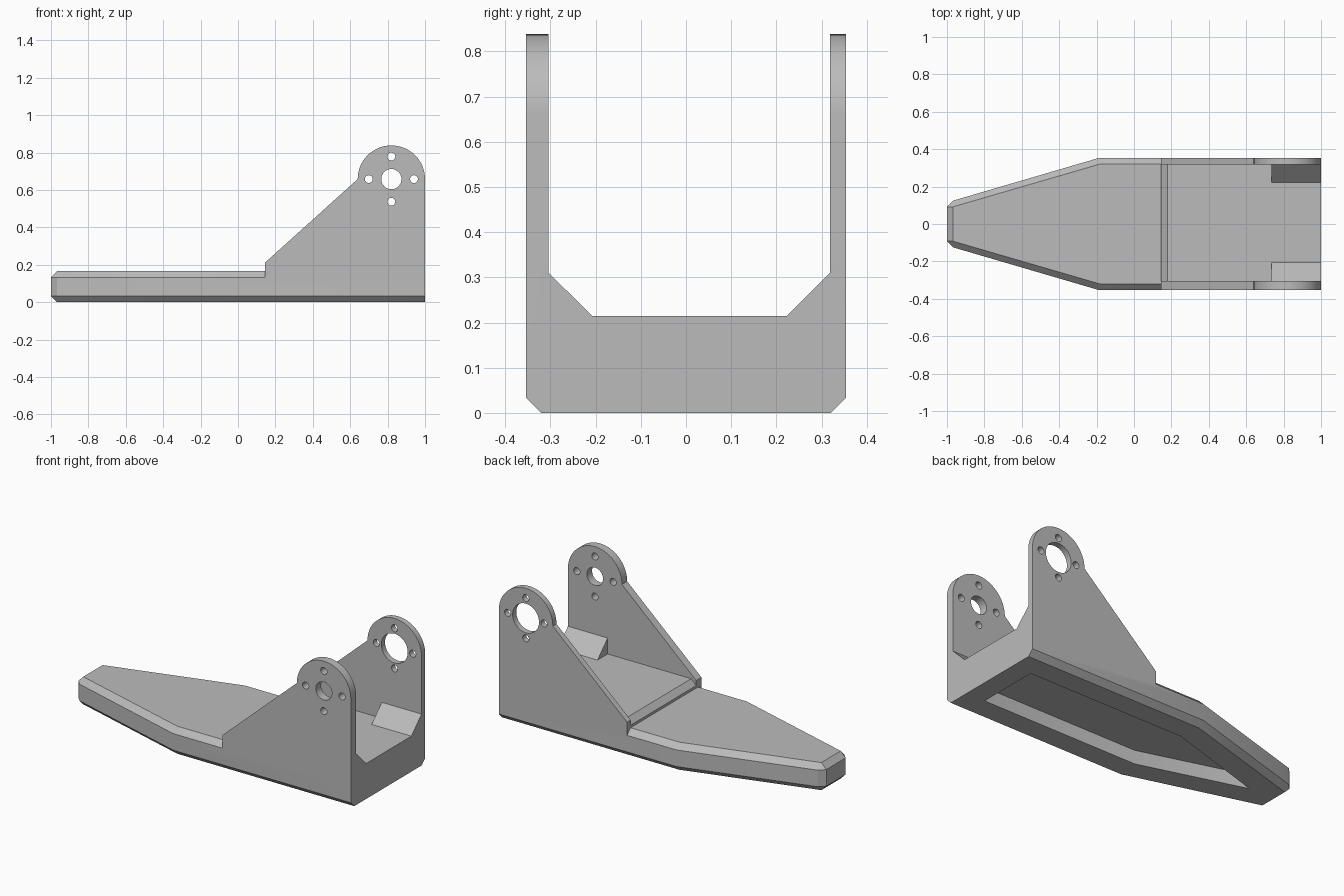
import bpy, bmesh, math
from mathutils import Vector

if "Cube" in bpy.data.objects:
    bpy.data.objects.remove(bpy.data.objects["Cube"], do_unlink=True)

grey = bpy.data.materials.new("plain grey")
grey.use_nodes = True
grey.diffuse_color = (0.5, 0.5, 0.5, 1)
grey.node_tree.nodes["Principled BSDF"].inputs["Base Color"].default_value = (0.5, 0.5, 0.5, 1)


def loft(name, rings):
    """Solid through rings of points, capped at both ends."""
    bm = bmesh.new()
    loops = [[bm.verts.new(p) for p in ring] for ring in rings]
    n = len(loops[0])
    for a, b in zip(loops, loops[1:]):
        for i in range(n):
            j = (i + 1) % n
            bm.faces.new((a[i], a[j], b[j], b[i]))
    bm.faces.new(loops[0][::-1])
    bm.faces.new(loops[-1])
    bmesh.ops.remove_doubles(bm, verts=bm.verts, dist=0.0005)
    bmesh.ops.recalc_face_normals(bm, faces=bm.faces)
    mesh = bpy.data.meshes.new(name)
    bm.to_mesh(mesh)
    bm.free()
    mesh.materials.append(grey)
    obj = bpy.data.objects.new(name, mesh)
    bpy.context.collection.objects.link(obj)
    return obj


def prism(name, points, axis, lo, hi):
    """Extrude a flat profile along an axis (0 = x, 1 = y, 2 = z)."""
    def place(p, d):
        q = list(p)
        q.insert(axis, d)
        return Vector(q)
    return loft(name, [[place(p, d) for p in points] for d in (lo, hi)])


def circle(cx, cz, r, n=32, start=0.0, sweep=2 * math.pi):
    return [(cx + r * math.cos(start + sweep * i / n),
             cz + r * math.sin(start + sweep * i / n)) for i in range(n)]


def mirrored(half):
    return half + [(x, -y) for x, y in reversed(half)]


def combine(target, other, operation):
    mod = target.modifiers.new(operation.lower(), 'BOOLEAN')
    mod.operation = operation
    mod.solver = 'EXACT'
    mod.object = other
    bpy.context.view_layer.objects.active = target
    bpy.ops.object.modifier_apply(modifier=mod.name)
    bpy.data.objects.remove(other, do_unlink=True)


# Tapered base plate with chamfered edges
C, H, W = 0.033, 0.166, 0.354
outer = mirrored([(1, W), (-0.185, W), (-0.967, 0.125), (-1, 0.092)])
inner = mirrored([(1, W - C), (-0.18, W - C), (-0.967, 0.092), (-0.967, 0.092)])
base = loft("hinge_bracket", [[(x, y, z) for x, y in ring] for ring, z in
            ((inner, 0), (outer, C), (outer, H - C), (inner, H))])

# Raised deck with a chamfered leading edge
FRONT, DECK = 0.145, 0.214
deck = prism("deck", [(FRONT, 0.1), (1, 0.1), (1, DECK), (FRONT + C, DECK),
                      (FRONT, DECK - C)], 1, -0.33, 0.33)
combine(base, deck, 'UNION')

# Side walls with rounded tops
CX, CZ, R = 0.82, 0.658, 0.18
wall_profile = [(FRONT, H - C), (1, H - C)] + circle(CX, CZ, R, 40, 0, math.pi)
wall_profile += [(CX - R, CZ), (FRONT, 0.212)]
RIGHT_IN, LEFT_IN = -0.304, 0.319
for lo, hi in ((-W, RIGHT_IN), (LEFT_IN, W)):
    combine(base, prism("side_wall", wall_profile, 1, lo, hi), 'UNION')

# Sloped gussets between walls and deck
for y, s in ((RIGHT_IN, 1), (LEFT_IN, -1)):
    section = [(y - s * 0.02, 0.19), (y + s * 0.097, 0.19), (y + s * 0.097, DECK),
               (y, 0.31), (y - s * 0.02, 0.31)]
    combine(base, prism("gusset", section, 0, 0.735, 1), 'UNION')

# Shaft holes, a small one on the right wall and a large one on the left
for r, lo, hi in ((0.054, -0.5, -0.2), (0.088, 0.2, 0.5)):
    combine(base, prism("shaft_hole", circle(CX, CZ, r, 40), 1, lo, hi), 'DIFFERENCE')

# Four screw holes through both walls
for i in range(4):
    a = i * math.pi / 2
    hole = circle(CX + 0.121 * math.cos(a), CZ + 0.121 * math.sin(a), 0.021, 20)
    combine(base, prism("screw_hole", hole, 1, -0.5, 0.5), 'DIFFERENCE')

# Shallow pocket under the base
pocket = [(0.875, -0.19), (0.875, 0.19), (-0.165, 0.19), (-0.8, 0), (-0.165, -0.19)]
combine(base, prism("pocket", pocket, 2, -0.1, 0.083), 'DIFFERENCE')

bpy.ops.object.select_all(action='DESELECT')
base.select_set(True)
bpy.context.view_layer.objects.active = base
bpy.ops.object.shade_smooth_by_angle(angle=math.radians(25))
